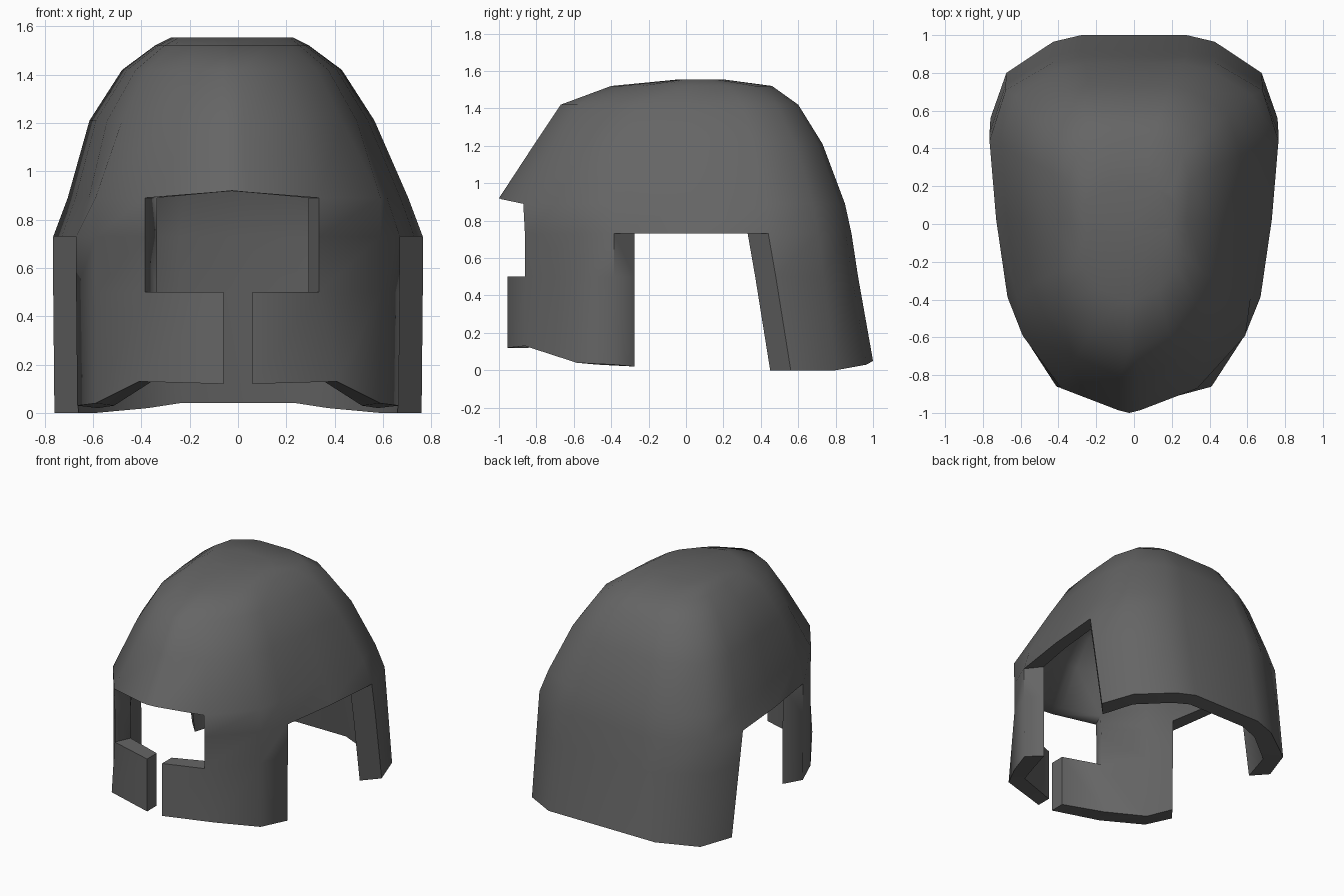
import bpy, bmesh, math
from mathutils import Vector

if "Cube" in bpy.data.objects:
    bpy.data.objects.remove(bpy.data.objects["Cube"])

# Half plan of the shell, front centre round to back centre: x, y, lower-edge height
plan = [(0.0, -1.0, 0.13), (0.06, -0.965, 0.13), (0.36, -0.87, 0.14),
        (0.59, -0.59, 0.05), (0.67, -0.39, 0.04), (0.73, 0.03, 0.01),
        (0.765, 0.50, 0.01), (0.68, 0.80, 0.01), (0.43, 0.965, 0.04),
        (0.28, 1.0, 0.06), (0.0, 1.0, 0.06)]
HALF = len(plan) - 1
N = 2 * HALF

# Horizontal rows: height, half width, front reach, back reach
rows = [(None, 0.76, 0.99, 1.0), (0.51, 0.765, 0.99, 0.92), (0.74, 0.765, 0.99, 0.885),
        (0.90, 0.705, 1.0, 0.85), (1.22, 0.59, 0.81, 0.73), (1.43, 0.455, 0.67, 0.60),
        (1.53, 0.32, 0.40, 0.46), (1.565, 0.25, 0.04, 0.2)]


def point(row, col):
    side = 1 if col <= HALF else -1
    k = col if col <= HALF else N - col
    px, py, low = plan[k]
    z, hw, front, back = rows[row]
    if k == 1 and row >= 3:
        py = -0.985 if row == 3 else -1.0     # blend the brow ridge into the dome
    straight = row < 4 and 1 <= k <= 3        # front plates keep their width
    x = side * px * (1.0 if straight else hw / 0.765)
    y = py * (front if py < 0 else back)
    if k == 6 and row < 3:                    # slanted edge of the neck guard
        y = (0.56, 0.48, 0.44)[row]
    if row == 0:
        z = low
        if k == 2:
            x += side * 0.05
    if row == 3 and k < 2:
        z += 0.03 if k == 0 else 0.024
    if row >= 4 or (k == 2 and row > 0) or (row == 3 and k < 2):
        x -= 0.025
    return x, y, z


def inner(p):
    """Matching point on the inside of the wall."""
    x = p.x if abs(p.x) < 0.09 else p.x * 0.87
    y = p.y - math.copysign(min(0.11, abs(p.y) * 0.3), p.y)
    z = p.z - 0.1 * min(1, max(0, (p.z - 0.92) / 0.5))
    return Vector((x, y, z - (0.01 if p.z < 0.1 and p.z > 0.015 else 0)))


def is_open(row, col):
    k = col if col < HALF else N - 1 - col
    ear = row < 2 and k in (4, 5)
    face = row in (1, 2) and k < 2
    slot = row == 0 and k == 0
    return ear or face or slot


# Helmet shell as a ring grid with the openings left out
bm = bmesh.new()
grid = [[bm.verts.new(point(r, c)) for c in range(N)] for r in range(len(rows))]
for r in range(len(rows) - 1):
    for c in range(N):
        if not is_open(r, c):
            d = (c + 1) % N
            bm.faces.new((grid[r][c], grid[r][d], grid[r + 1][d], grid[r + 1][c]))
bm.faces.new(grid[-1])
bmesh.ops.delete(bm, geom=[v for v in bm.verts if not v.link_faces], context='VERTS')
mesh = bpy.data.meshes.new("helmet_shell")
bm.to_mesh(mesh)
bm.free()
shell = bpy.data.objects.new("helmet_shell", mesh)
bpy.context.collection.objects.link(shell)

# Dark metal colour
metal = bpy.data.materials.new("dark_grey")
metal.diffuse_color = (0.13, 0.13, 0.13, 1)
metal.use_nodes = True
metal.node_tree.nodes["Principled BSDF"].inputs["Base Color"].default_value = metal.diffuse_color
mesh.materials.append(metal)

# Wall thickness, with the openings tapering inwards
count = len(mesh.vertices)
bpy.context.view_layer.objects.active = shell
shell.select_set(True)
wall = shell.modifiers.new("wall", 'SOLIDIFY')
wall.thickness = 0.1
wall.offset = -1
bpy.ops.object.modifier_apply(modifier="wall")
verts = shell.data.vertices
outer = [v.co.copy() for v in verts[:count]]
for v in verts[count:]:
    v.co = inner(min(outer, key=lambda p: (p - v.co).length) if len(verts) != 2 * count
                 else outer[v.index - count])
low = min(v.co.z for v in verts)
for v in verts:
    v.co.z -= low
bpy.ops.object.shade_smooth_by_angle(angle=math.radians(60))
